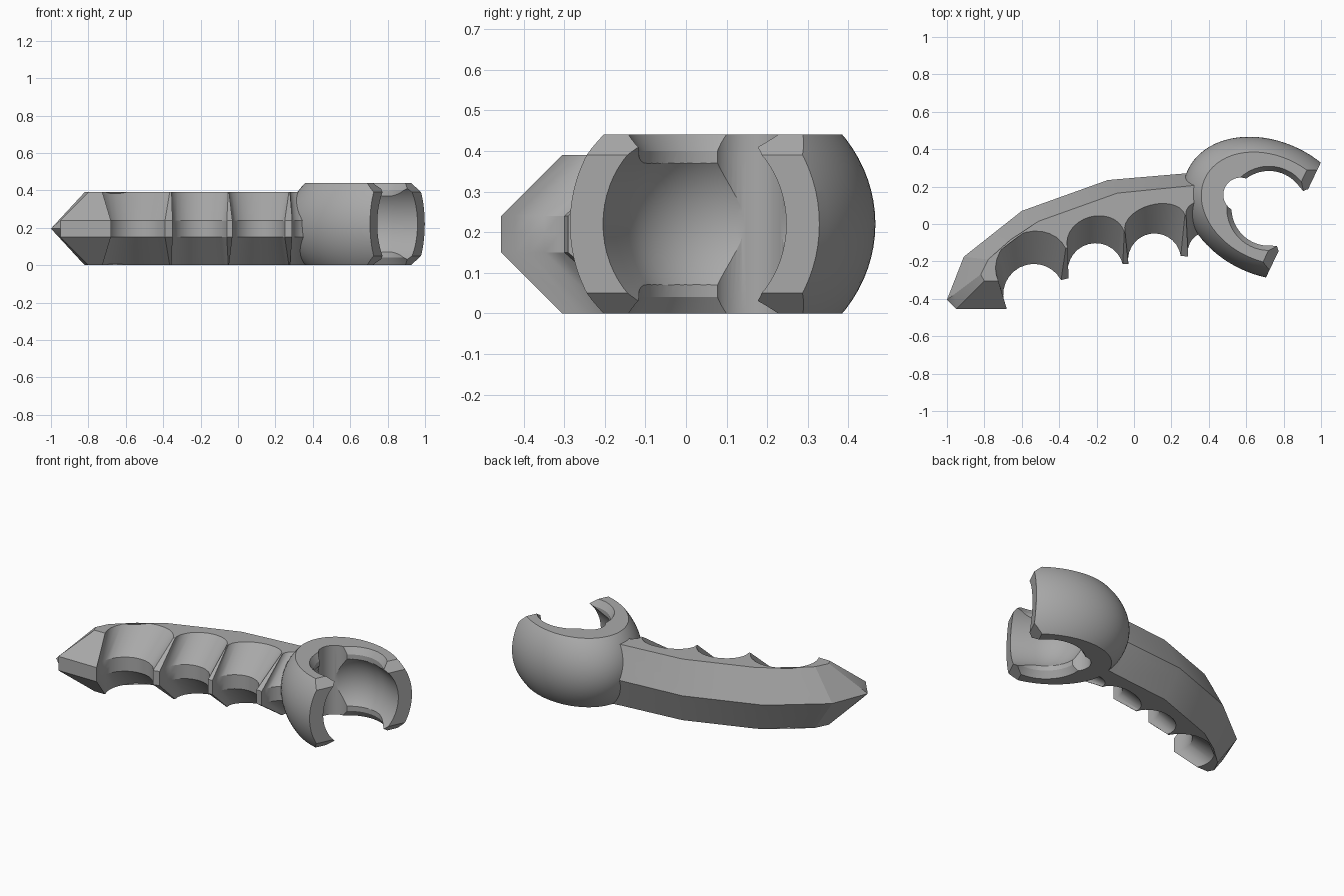
import bpy, bmesh, math
from mathutils import Vector, Matrix

cube = bpy.data.objects.get("Cube")
if cube:
    bpy.data.objects.remove(cube)

grey = bpy.data.materials.new("mid_grey")
grey.use_nodes = True
GREY = (0.4, 0.4, 0.4, 1)
grey.diffuse_color = GREY
grey.node_tree.nodes["Principled BSDF"].inputs["Base Color"].default_value = GREY

HEIGHT = 0.44
# Head frame: local x runs along the mouth axis
TURN = Matrix.Rotation(math.radians(-25.5), 4, 'Z')
BALL = Vector((0.615, 0.386, HEIGHT / 2))
MOUTH = 0.76


def to_object(name, bm, matrix=Matrix.Identity(4)):
    bm.transform(matrix)
    bmesh.ops.recalc_face_normals(bm, faces=bm.faces)
    mesh = bpy.data.meshes.new(name)
    bm.to_mesh(mesh)
    bm.free()
    mesh.materials.append(grey)
    obj = bpy.data.objects.new(name, mesh)
    bpy.context.collection.objects.link(obj)
    return obj


def slice_off(bm, point, normal):
    """Remove everything beyond a plane and cap the cut."""
    geom = bm.verts[:] + bm.edges[:] + bm.faces[:]
    cut = bmesh.ops.bisect_plane(bm, geom=geom, plane_co=point, plane_no=normal,
                                 clear_outer=True)["geom_cut"]
    edges = [e for e in cut if isinstance(e, bmesh.types.BMEdge)]
    bmesh.ops.contextual_create(bm, geom=edges)


def combine(target, other, operation):
    mod = target.modifiers.new(operation.lower(), 'BOOLEAN')
    mod.operation, mod.solver, mod.object = operation, 'EXACT', other
    bpy.context.view_layer.objects.active = target
    bpy.ops.object.modifier_apply(modifier=mod.name)
    bpy.data.objects.remove(other)


def arc(a, b, sag, steps=14):
    """Groove points from a to b, bulging to the left by sag."""
    a, b = Vector(a), Vector(b)
    mid, half = (a + b) / 2, (b - a) / 2
    side = Vector((-half.y, half.x)).normalized() * sag
    angles = [math.pi * i / steps for i in range(steps + 1)]
    return [mid - half * math.cos(t) + side * math.sin(t) for t in angles]


def revolve(name, profile, centre, steps=64):
    """Closed turned solid about a vertical axis."""
    bm = bmesh.new()
    rings = []
    for r, z in profile:
        rings.append([bm.verts.new((centre.x + r * math.cos(2 * math.pi * i / steps),
                                    centre.y + r * math.sin(2 * math.pi * i / steps), z))
                      for i in range(steps)])
    skin(bm, rings)
    return to_object(name, bm, TURN)


def skin(bm, rings):
    count = len(rings[0])
    for low, high in zip(rings, rings[1:]):
        for i in range(count):
            j = (i + 1) % count
            bm.faces.new((low[i], low[j], high[j], high[i]))
    bm.faces.new(rings[0])
    bm.faces.new(rings[-1])


# Handle: finger side grooves at the middle band and at the flat top
grooves_mid = [((-.68, -.455), (-.39, -.30), .164), ((-.35, -.29), (-.06, -.215), .15),
               ((-.03, -.215), (.25, -.17), .142), ((.29, -.175), (.5, -.13), .11)]
grooves_top = [((-.725, -.305), (-.365, -.13), .175), ((-.355, -.128), (-.052, -.042), .127),
               ((-.048, -.04), (.272, .048), .1), ((.278, .05), (.45, .08), .06)]
finger_mid = [Vector((-.95, -.455))] + [p for g in grooves_mid for p in arc(*g)]
finger_top = [Vector((-.80, -.305))] + [p for g in grooves_top for p in arc(*g)]

# Handle: back side ridge and its inset top edge, running from head to tip
back_mid = [Vector(p) for p in ((.36, .275), (.27, .27), (-.14, .235), (-.6, .07),
                                (-.91, -.175), (-1, -.405))]
back_top = [Vector(p) for p in ((.38, .215), (.31, .205), (-.09, .165), (-.51, .015),
                                (-.78, -.19), (-.82, -.27))]

THICK = 0.39
bm = bmesh.new()
rings = []
for z in (0, .15, THICK / 2, .24, THICK):
    t = abs(z - THICK / 2) / (THICK / 2)
    finger = finger_top if t > .9 else finger_mid
    back = [m.lerp(p, t) for m, p in zip(back_mid, back_top)]
    rings.append([bm.verts.new((p.x, p.y, z)) for p in finger + back])
skin(bm, rings)
handle = to_object("handle", bm)

# Head: stretched ball with flat top and bottom and a bevelled flat mouth
bm = bmesh.new()
bmesh.ops.create_uvsphere(bm, u_segments=80, v_segments=40, radius=1)
bm.transform(Matrix.Translation(BALL) @ Matrix.Diagonal((.48, .357, .357, 1)))
slice_off(bm, (0, 0, HEIGHT), (0, 0, 1))
slice_off(bm, (0, 0, 0), (0, 0, -1))
slice_off(bm, (MOUTH, 0, 0), (1, 0, 0))
for z, up in ((HEIGHT - .05, 1), (.05, -1)):
    slice_off(bm, (MOUTH, 0, z), (1, 0, up))
grip = to_object("grip_with_socket", bm, TURN)
combine(grip, handle, 'UNION')

# Socket cavity: round inside, open to the mouth
bm = bmesh.new()
bmesh.ops.create_uvsphere(bm, u_segments=64, v_segments=32, radius=.25)
bm.transform(Matrix.Translation(BALL) @ Matrix.Rotation(math.pi / 2, 4, 'Y'))
for v in bm.verts:
    if v.co.x > BALL.x + .001:
        off = Vector((v.co.y, v.co.z)) - BALL.yz
        if off.length < .001:
            v.co.x = 1.2
        else:
            off = off.normalized() * .25
            v.co = (1.2 if off.length < .001 else BALL.x + .02 + (v.co.x - BALL.x) * 2,
                    BALL.y + off.x, BALL.z + off.y)
combine(grip, to_object("cavity_cutter", bm, TURN), 'DIFFERENCE')

# Vertical opening with chamfered rims, and the small relief hole behind it
rim = [(.25, -.04), (.2, .04), (.2, HEIGHT - .04), (.25, HEIGHT + .04)]
combine(grip, revolve("opening_cutter", rim, BALL), 'DIFFERENCE')
relief = [(.092, -.05), (.092, HEIGHT + .05)]
combine(grip, revolve("relief_cutter", relief, Vector((.447, BALL.y, 0)), 48), 'DIFFERENCE')

# Shading
bpy.ops.object.select_all(action='DESELECT')
grip.select_set(True)
bpy.context.view_layer.objects.active = grip
bpy.ops.object.shade_smooth_by_angle(angle=math.radians(22))
